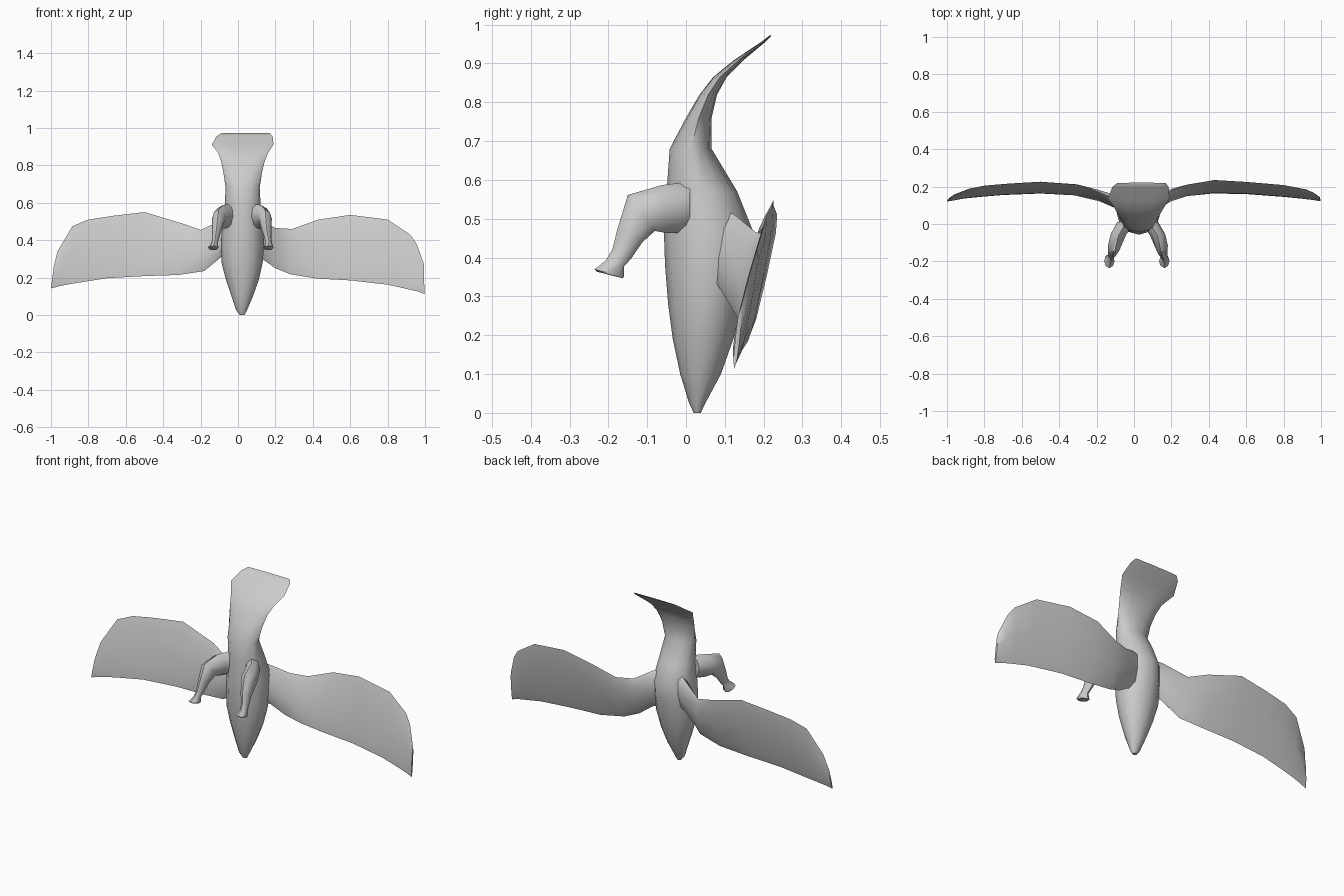
import bpy, bmesh
from math import cos, sin, pi, radians
from mathutils import Vector


def loft(name, rings):
    """Skin a list of closed rings and cap both ends."""
    bm = bmesh.new()
    loops = [[bm.verts.new(p) for p in r] for r in rings]
    n = len(rings[0])
    for a, b in zip(loops, loops[1:]):
        for i in range(n):
            j = (i + 1) % n
            bm.faces.new((a[i], a[j], b[j], b[i]))
    bm.faces.new(loops[0][::-1])
    bm.faces.new(loops[-1])
    bmesh.ops.recalc_face_normals(bm, faces=bm.faces)
    me = bpy.data.meshes.new(name)
    bm.to_mesh(me)
    bm.free()
    ob = bpy.data.objects.new(name, me)
    bpy.context.collection.objects.link(ob)
    bpy.ops.object.select_all(action='DESELECT')
    ob.select_set(True)
    bpy.context.view_layer.objects.active = ob
    bpy.ops.object.shade_smooth_by_angle(angle=radians(50))
    return ob


def oval(c, u, v, n=12):
    """Elliptical ring around c with half axes u and v."""
    c, u, v = Vector(c), Vector(u), Vector(v)
    return [c + u * cos(2 * pi * i / n) + v * sin(2 * pi * i / n) for i in range(n)]


# Body with head at the bottom and fanned tail at the top: z, x min, x max, y front, y back
body = [
    (0.00, 0.010, 0.035, 0.020, 0.038),
    (0.025, -0.010, 0.048, 0.008, 0.050),
    (0.10, -0.035, 0.080, -0.015, 0.090),
    (0.19, -0.065, 0.112, -0.034, 0.122),
    (0.28, -0.088, 0.132, -0.046, 0.145),
    (0.38, -0.092, 0.140, -0.054, 0.165),
    (0.47, -0.085, 0.138, -0.057, 0.172),
    (0.57, -0.072, 0.122, -0.050, 0.132),
    (0.68, -0.066, 0.116, -0.042, 0.066),
    (0.76, -0.078, 0.128, 0.000, 0.066),
    (0.82, -0.090, 0.142, 0.035, 0.080),
    (0.865, -0.105, 0.160, 0.070, 0.105),
    (0.91, -0.140, 0.190, 0.125, 0.150),
    (0.955, -0.115, 0.185, 0.193, 0.204),
    (0.972, -0.090, 0.170, 0.215, 0.221)]
loft("body", [oval(((a + b) / 2, (f + k) / 2, z), ((b - a) / 2, 0, 0), (0, (k - f) / 2, 0))
              for z, a, b, f, k in body])


def wing(name, stations):
    """Stations: x bottom, z bottom, x top, z top, y bottom, y top, thickness."""
    section = [(0, 0), (0.15, 0.8), (0.5, 1), (0.85, 0.8),
               (1, 0), (0.85, -0.8), (0.5, -1), (0.15, -0.8)]
    rings = []
    for xb, zb, xt, zt, yb, yt, t in stations:
        lo, hi = Vector((xb, yb, zb)), Vector((xt, yt, zt))
        rings.append([lo.lerp(hi, f) + Vector((0, s * t / 2, 0)) for f, s in section])
    loft(name, rings)


# Spread wings, slightly different in pose
wing("right_wing", [
    (0.06, 0.32, 0.06, 0.53, 0.08, 0.09, 0.09),
    (0.13, 0.30, 0.12, 0.51, 0.105, 0.125, 0.07),
    (0.20, 0.25, 0.20, 0.465, 0.130, 0.180, 0.04),
    (0.28, 0.218, 0.29, 0.46, 0.150, 0.210, 0.025),
    (0.42, 0.195, 0.43, 0.51, 0.163, 0.235, 0.018),
    (0.60, 0.185, 0.60, 0.535, 0.160, 0.225, 0.018),
    (0.80, 0.162, 0.80, 0.51, 0.145, 0.208, 0.018),
    (0.90, 0.140, 0.92, 0.43, 0.135, 0.185, 0.018),
    (0.96, 0.126, 0.955, 0.38, 0.128, 0.170, 0.016),
    (0.997, 0.113, 0.993, 0.275, 0.124, 0.142, 0.012)])
wing("left_wing", [
    (-0.02, 0.34, -0.02, 0.53, 0.08, 0.09, 0.09),
    (-0.09, 0.31, -0.08, 0.51, 0.105, 0.125, 0.07),
    (-0.18, 0.235, -0.20, 0.455, 0.130, 0.175, 0.04),
    (-0.32, 0.214, -0.30, 0.49, 0.155, 0.210, 0.025),
    (-0.50, 0.208, -0.50, 0.55, 0.163, 0.226, 0.018),
    (-0.70, 0.197, -0.67, 0.53, 0.155, 0.216, 0.018),
    (-0.82, 0.178, -0.80, 0.51, 0.145, 0.205, 0.018),
    (-0.90, 0.165, -0.885, 0.475, 0.137, 0.188, 0.016),
    (-0.96, 0.153, -0.965, 0.34, 0.128, 0.155, 0.014),
    (-1.0, 0.142, -0.985, 0.26, 0.122, 0.138, 0.010)])

# Legs: y, z, half width in x, half depth, ring direction (y, z)
leg = [
    (0.01, 0.53, 0.050, 0.065, 0.0, 1.0),
    (-0.055, 0.525, 0.042, 0.062, -0.1, 1.0),
    (-0.115, 0.515, 0.036, 0.058, -0.6, 0.8),
    (-0.145, 0.455, 0.026, 0.036, -0.9, 0.44),
    (-0.165, 0.410, 0.018, 0.027, -0.9, 0.44),
    (-0.183, 0.385, 0.017, 0.025, -0.95, 0.3),
    (-0.198, 0.360, 0.028, 0.039, -0.97, 0.25),
    (-0.196, 0.355, 0.024, 0.034, -0.97, 0.25)]
leg_x = {"right_leg": (0.08, 0.125, 0.145, 0.152, 0.160, 0.165, 0.162, 0.162),
         "left_leg": (-0.04, -0.083, -0.103, -0.114, -0.120, -0.125, -0.132, -0.132)}
for name, xs in leg_x.items():
    loft(name, [oval((x, y, z), (w, 0, 0), (0, dy * d, dz * d), 8)
                for x, (y, z, w, d, dy, dz) in zip(xs, leg)])
